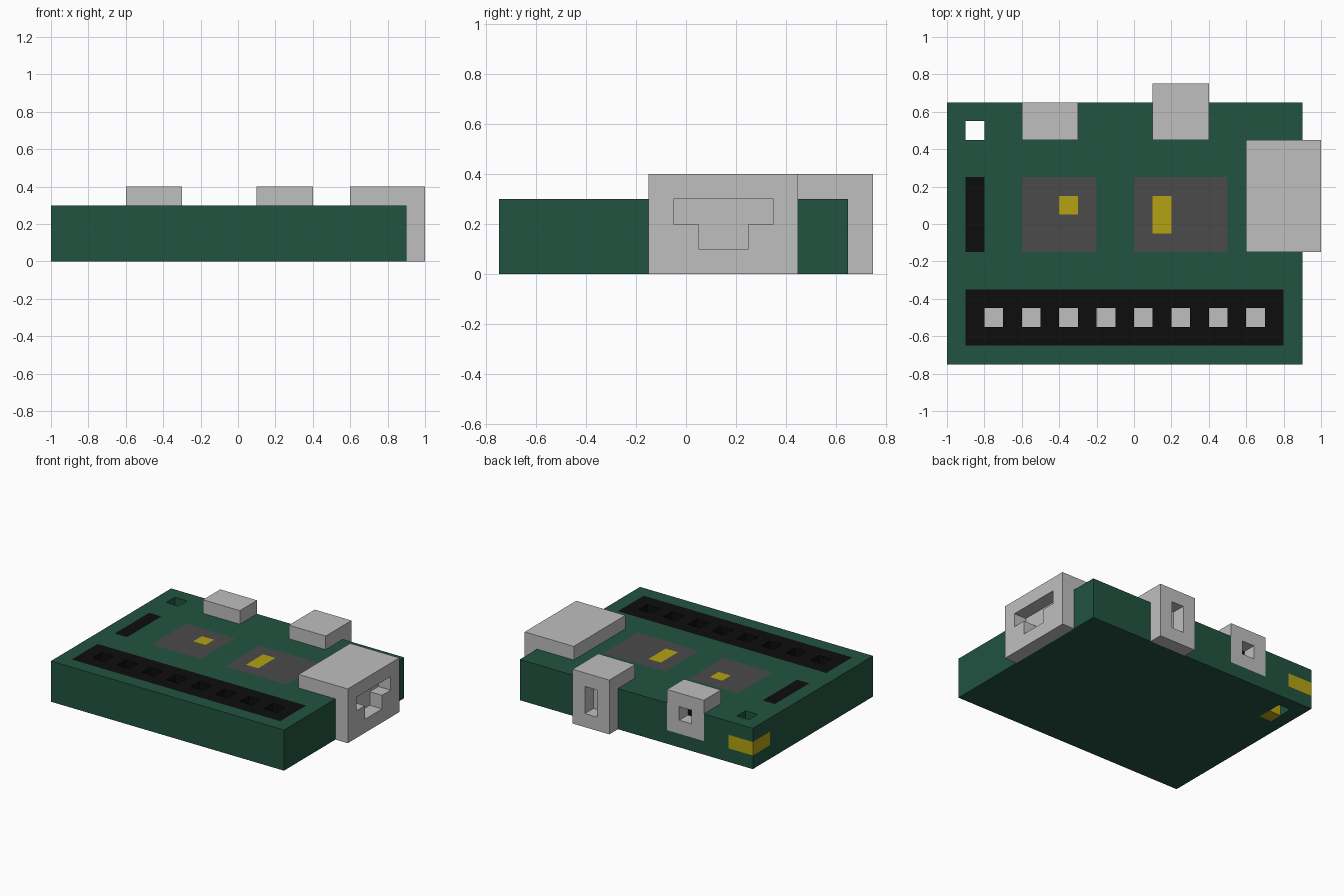
import bpy
import bmesh

if "Cube" in bpy.data.objects:
    bpy.data.objects.remove(bpy.data.objects["Cube"], do_unlink=True)


def material(name, r, g, b):
    m = bpy.data.materials.new(name)
    m.use_nodes = True
    m.diffuse_color = (r, g, b, 1)
    m.node_tree.nodes["Principled BSDF"].inputs["Base Color"].default_value = (r, g, b, 1)
    return m


GREEN = material("board green", 0.016, 0.087, 0.053)
METAL = material("light metal grey", 0.52, 0.52, 0.52)
CHIP = material("chip grey", 0.072, 0.070, 0.070)
GOLD = material("gold yellow", 0.462, 0.361, 0.006)
BLACK = material("plastic black", 0.004, 0.004, 0.004)


def prism(name, points, axis, lo, hi, mat=None):
    """Extrude a closed 2D outline along an axis (the two other axes in xyz order)."""
    bm = bmesh.new()

    def place(p, h):
        co = list(p)
        co.insert(axis, h)
        return bm.verts.new(co)
    face = bm.faces.new([place(p, lo) for p in points])
    ext = bmesh.ops.extrude_face_region(bm, geom=[face])
    shift = [0, 0, 0]
    shift[axis] = hi - lo
    bmesh.ops.translate(bm, vec=shift, verts=[v for v in ext["geom"] if isinstance(v, bmesh.types.BMVert)])
    bmesh.ops.recalc_face_normals(bm, faces=bm.faces)
    me = bpy.data.meshes.new(name)
    bm.to_mesh(me)
    bm.free()
    if mat:
        me.materials.append(mat)
    ob = bpy.data.objects.new(name, me)
    bpy.context.collection.objects.link(ob)
    return ob


def box(name, x, y, z, mat=None):
    return prism(name, [(x[0], y[0]), (x[1], y[0]), (x[1], y[1]), (x[0], y[1])], 2, *z, mat)


def subtract(ob, cutter):
    """Cut one shape out of a part and discard the cutter."""
    cutter.hide_render = True
    mod = ob.modifiers.new("cut", "BOOLEAN")
    mod.operation = "DIFFERENCE"
    mod.solver = "EXACT"
    mod.object = cutter
    bpy.context.view_layer.objects.active = ob
    bpy.ops.object.modifier_apply(modifier=mod.name)
    bpy.data.objects.remove(cutter, do_unlink=True)


def cut(ob, x, y, z):
    subtract(ob, box("cutter", x, y, z))


def inlay(host, name, x, y, mat, bottom=0.2):
    """Sink a block into the top of a part, flush with its surface."""
    cut(host, x, y, (bottom, 0.5))
    return box(name, x, y, (bottom, 0.3), mat)


def paint(ob, mat, rule):
    ob.data.materials.append(mat)
    for p in ob.data.polygons:
        if rule(p):
            p.material_index = len(ob.data.materials) - 1


# Circuit board
board = box("circuit_board", (-1, 0.9), (-0.75, 0.65), (0, 0.3), GREEN)

# Seats for the three connectors
cut(board, (0.6, 1.2), (-0.15, 0.45), (0.1, 0.5))
cut(board, (0.1, 0.4), (0.45, 0.9), (0.1, 0.5))
cut(board, (-0.6, -0.3), (0.45, 0.9), (0.1, 0.5))

# Mounting hole with gold corner contact and underside pad
cut(board, (-1.2, -0.8), (0.45, 0.9), (0.1, 0.2))
prism("corner_contact", [(-1, 0.45), (-0.9, 0.45), (-0.9, 0.55), (-0.8, 0.55), (-0.8, 0.65), (-1, 0.65)],
      2, 0.1, 0.2, GOLD)
cut(board, (-0.9, -0.8), (0.45, 0.55), (-0.2, 0.5))
cut(board, (-0.9, -0.8), (0.35, 0.45), (-0.2, 0.1))
box("underside_pad", (-0.9, -0.8), (0.35, 0.45), (0, 0.1), GOLD)

# Chips with gold dies
for side, cx, die_x, die_y in (("right", (-0.6, -0.2), (-0.4, -0.3), (0.05, 0.15)),
                               ("left", (0, 0.5), (0.1, 0.2), (-0.05, 0.15))):
    chip = inlay(board, side + "_chip", cx, (-0.15, 0.25), CHIP)
    inlay(chip, side + "_chip_die", die_x, die_y, GOLD, 0.25)

# Black strip and pin header with eight metal-floored pits
inlay(board, "side_strip", (-0.9, -0.8), (-0.15, 0.25), BLACK)
header = inlay(board, "pin_header", (-0.9, 0.8), (-0.65, -0.35), BLACK, 0.1)
for i in range(8):
    x = -0.8 + 0.2 * i
    cut(header, (x, x + 0.1), (-0.55, -0.45), (0.2, 0.5))
paint(header, METAL, lambda p: p.normal.z > 0.9 and p.center.z < 0.25)

# Large connector: stepped under the board edge, with a T-shaped socket
large = prism("large_connector",
              [(0.6, 0.1), (0.9, 0.1), (0.9, 0), (1, 0), (1, 0.4), (0.6, 0.4)], 1, -0.15, 0.45, METAL)
subtract(large, prism("socket_cutter",
                      [(0.05, 0.1), (0.25, 0.1), (0.25, 0.2), (0.35, 0.2),
                       (0.35, 0.3), (-0.05, 0.3), (-0.05, 0.2), (0.05, 0.2)], 0, 0.9, 1.2))

# Tall rear connector with an upright slot
tall = prism("tall_rear_connector",
             [(0.45, 0.1), (0.65, 0.1), (0.65, 0), (0.75, 0), (0.75, 0.4), (0.45, 0.4)], 0, 0.1, 0.4, METAL)
cut(tall, (0.2, 0.3), (0.65, 0.9), (0.1, 0.3))

# Small rear connector with a black-backed square socket
small = box("small_rear_connector", (-0.6, -0.3), (0.45, 0.65), (0.1, 0.4), METAL)
cut(small, (-0.5, -0.4), (0.55, 0.9), (0.2, 0.3))
paint(small, BLACK, lambda p: p.normal.y > 0.9 and p.center.y < 0.6)
